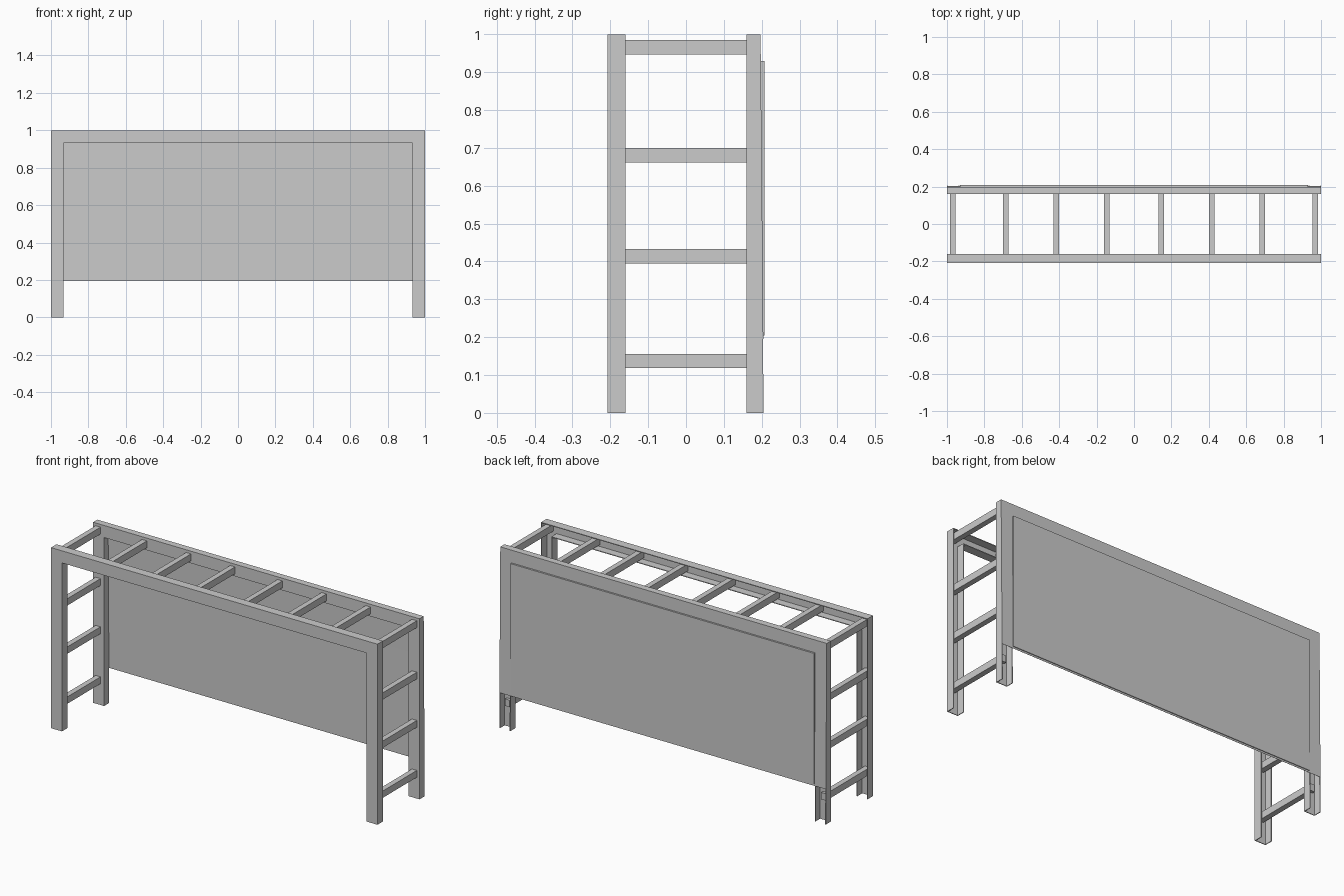
import bpy, bmesh

if "Cube" in bpy.data.objects:
    bpy.data.objects.remove(bpy.data.objects["Cube"])

W = 0.933   # half width and height of the frame opening


def back_y(z):
    # rear edge of the back frame leans in slightly towards the top
    return 0.205 - 0.009 * z


def finish(name, bm):
    mesh = bpy.data.meshes.new(name)
    bm.to_mesh(mesh)
    bm.free()
    obj = bpy.data.objects.new(name, mesh)
    bpy.context.collection.objects.link(obj)
    return obj


def box(name, x0, x1, y0, y1, z0, z1):
    bm = bmesh.new()
    bmesh.ops.create_cube(bm, size=1)
    for v in bm.verts:
        v.co = (x1 if v.co.x > 0 else x0,
                y1 if v.co.y > 0 else y0,
                z1 if v.co.z > 0 else z0)
    return finish(name, bm)


def channel_frame(name, y_front, y_rear):
    # portal shaped web with flanges folded back, open at the rear and feet
    outline = [(-1, 0), (-1, 1), (1, 1), (1, 0), (W, 0), (W, W), (-W, W), (-W, 0)]
    bm = bmesh.new()
    f = [bm.verts.new((x, y_front, z)) for x, z in outline]
    b = [bm.verts.new((x, y_rear(z), z)) for x, z in outline]
    bm.faces.new(f[::-1])
    for i in (0, 1, 2, 4, 5, 6):
        bm.faces.new((f[i], f[i + 1], b[i + 1], b[i]))
    obj = finish(name, bm)
    mod = obj.modifiers.new("sheet_thickness", 'SOLIDIFY')
    mod.thickness = 0.004
    mod.offset = -1
    mod.use_even_offset = True
    return obj


# Front and back frames
channel_frame("front_frame", -0.208, lambda z: -0.16)
channel_frame("back_frame", 0.16, back_y)

# Back sheet, leaning with the frame edge, and the raised panel on it
sheet = box("back_sheet", -1, 1, 0, 0.001, 0.195, 1)
for v in sheet.data.vertices:
    v.co.y += back_y(v.co.z)
box("raised_back_panel", -0.93, 0.93, 0.198, 0.208, 0.205, 0.93)

# Cross bars along the top
for i, x in enumerate((0.145, 0.415, 0.685, 0.969)):
    for side, s in (("left", -1), ("right", 1)):
        box(f"top_bar_{side}_{i + 1}", s * x - 0.015, s * x + 0.015,
            -0.205, 0.18, 0.947, 0.985)

# Ladder rungs at both ends
for i, z in enumerate((0.137, 0.414, 0.681)):
    for side, s in (("left", -1), ("right", 1)):
        box(f"rung_{side}_{i + 1}", s * 0.969 - 0.015, s * 0.969 + 0.015,
            -0.205, 0.18, z - 0.019, z + 0.019)
